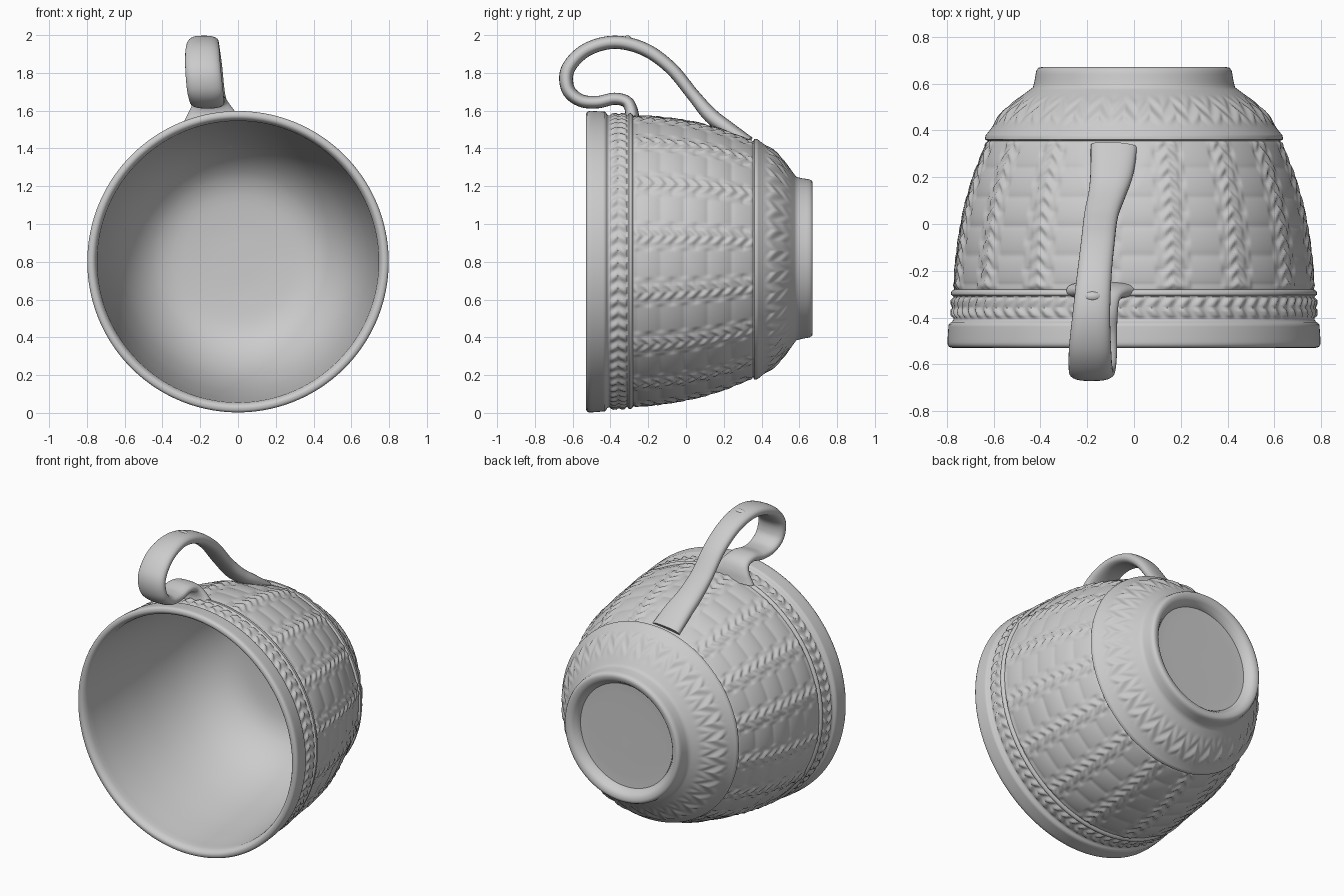
import bpy, bmesh
from math import sin, cos, pi, tau, atan2, hypot, radians, ceil
from mathutils import Vector

if "Cube" in bpy.data.objects:
    bpy.data.objects.remove(bpy.data.objects["Cube"])

SEGS = 512
RIBS = 16
RIB_START = radians(9.9)


def spline(points, step):
    """Catmull-Rom through tuples of any size; spacing measured on all values."""
    p = [Vector(q) for q in points]
    p = [p[0] * 2 - p[1]] + p + [p[-1] * 2 - p[-2]]
    out = []
    for a, b, c, d in zip(p, p[1:], p[2:], p[3:]):
        n = max(1, ceil((c - b).length / step))
        for i in range(n):
            t = i / n
            out.append(0.5 * (2 * b + (c - a) * t + (2 * a - 5 * b + 4 * c - d) * t * t
                              + (3 * b - a - 3 * c + d) * t ** 3))
    return out + [p[-2]]


def ramp(a, b, v):
    t = min(1, max(0, (v - a) / (b - a)))
    return t * t * (3 - 2 * t)


def window(a, b, soft, v):
    return ramp(a, a + soft, v) * (1 - ramp(b - soft, b, v))


def relief(theta, y, r):
    """Raised pattern height on the outside of the cup."""
    h = 0.0
    cell = (theta - RIB_START) / tau * RIBS
    p = cell - round(cell)                      # -0.5..0.5, rib at 0
    u = abs(p) * tau / RIBS * r                 # distance from rib centre
    # chevron ribs and basket weave on the main wall
    w = window(-0.285, 0.365, 0.02, y)
    if w > 0:
        rib = max(0, 1 - (u / 0.042) ** 2)
        chevron = 0.5 + 0.5 * cos(tau * (y + 0.9 * u) / 0.062)
        h += w * rib ** 0.6 * (0.005 + 0.013 * chevron)
        middle = ramp(0.22, 0.27, abs(p))
        row_a = abs(sin(pi * (y + 0.01) / 0.125)) ** 0.5
        row_b = abs(cos(pi * (y + 0.01) / 0.125)) ** 0.5
        weave = row_a * middle + row_b * (1 - middle)
        h += w * (1 - rib) * 0.009 * weave
    # braid under the rim
    w = window(-0.405, -0.31, 0.015, y)
    if w > 0:
        v = abs(y + 0.357)
        h += w * 0.014 * (0.5 + 0.5 * cos(72 * theta + v * 60)) * (0.35 + 0.65 * ramp(0, 0.012, v))
    # leaf frill near the foot
    w = window(0.41, 0.56, 0.05, y)
    if w > 0:
        q = abs((cell * 2) % 1 - 0.5)
        h += w * 0.014 * (0.5 + 0.5 * cos(tau * ((y - 0.4) / 0.085 + 1.6 * q))) * (1 - q)
    # plain patch where the handle joins
    z_ang = (theta - radians(98)) * r
    return h * ramp(0.09, 0.15, hypot(z_ang, (y - 0.27) * 0.8))


def add_mesh(name, rings, close_ends=False):
    """Skin a list of closed rings."""
    bm = bmesh.new()
    rows = [[bm.verts.new(c) for c in ring] for ring in rings]
    n = len(rows[0])
    for a, b in zip(rows, rows[1:]):
        for i in range(n):
            j = (i + 1) % n
            bm.faces.new((a[i], a[j], b[j], b[i]))
    if close_ends:
        bm.faces.new(rows[0])
        bm.faces.new(rows[-1])
    bmesh.ops.remove_doubles(bm, verts=bm.verts, dist=1e-5)
    bmesh.ops.recalc_face_normals(bm, faces=bm.faces)
    me = bpy.data.meshes.new(name)
    bm.to_mesh(me)
    bm.free()
    ob = bpy.data.objects.new(name, me)
    bpy.context.collection.objects.link(ob)
    bpy.ops.object.select_all(action='DESELECT')
    ob.select_set(True)
    bpy.context.view_layer.objects.active = ob
    bpy.ops.object.shade_smooth_by_angle(angle=radians(50))
    return ob


# cup profile as (y, radius): inside, rim, outside, foot
inside = spline([(0.545, 0), (0.54, 0.2), (0.515, 0.38), (0.44, 0.50), (0.30, 0.60),
                 (0.1, 0.67), (-0.15, 0.715), (-0.4, 0.74), (-0.49, 0.745)], 0.05)
rim = spline([(-0.51, 0.75), (-0.528, 0.765), (-0.528, 0.785), (-0.515, 0.797),
              (-0.47, 0.796), (-0.43, 0.793)], 0.012)
band = spline([(-0.42, 0.783), (-0.41, 0.773), (-0.36, 0.772), (-0.312, 0.771),
               (-0.303, 0.782), (-0.288, 0.781), (-0.28, 0.768)], 0.0095)
wall = spline([(-0.27, 0.766), (-0.12, 0.753), (0.05, 0.725), (0.2, 0.683),
               (0.355, 0.622)], 0.0095)
ledge = spline([(0.362, 0.637), (0.378, 0.635), (0.395, 0.622), (0.47, 0.563), (0.54, 0.49),
                (0.575, 0.445)], 0.0095)
foot = spline([(0.585, 0.432), (0.62, 0.424), (0.655, 0.418), (0.668, 0.41), (0.671, 0.395),
               (0.665, 0.37), (0.64, 0.35), (0.618, 0.335), (0.612, 0.30), (0.61, 0)], 0.03)
outer_start = len(inside) + len(rim)
outer_end = outer_start + len(band) + len(wall) + len(ledge)

rings = []
for k, (y, r) in enumerate(inside + rim + band + wall + ledge + foot):
    zc = 0.80 + 0.015 * (y + 0.53)
    ring = []
    for i in range(SEGS):
        th = tau * i / SEGS
        rr = r + (relief(th, y, r) if outer_start <= k < outer_end else 0)
        ring.append((rr * cos(th), y, zc + rr * sin(th)))
    rings.append(ring)
add_mesh("cup_body", rings)

# handle path: x, y, z, half width, half thickness
path = spline([(-0.085, 0.33, 1.43, 0.10, 0.035), (-0.095, 0.22, 1.505, 0.092, 0.04),
               (-0.115, 0.13, 1.575, 0.08, 0.04), (-0.14, 0.04, 1.68, 0.073, 0.034),
               (-0.155, -0.08, 1.825, 0.072, 0.034), (-0.17, -0.22, 1.925, 0.074, 0.035),
               (-0.182, -0.38, 1.962, 0.08, 0.035), (-0.188, -0.53, 1.92, 0.09, 0.036),
               (-0.185, -0.625, 1.82, 0.094, 0.037), (-0.175, -0.625, 1.715, 0.095, 0.036),
               (-0.165, -0.56, 1.655, 0.092, 0.034), (-0.16, -0.47, 1.645, 0.088, 0.033),
               (-0.155, -0.38, 1.663, 0.085, 0.032), (-0.15, -0.315, 1.648, 0.09, 0.032),
               (-0.145, -0.29, 1.605, 0.115, 0.034), (-0.14, -0.285, 1.55, 0.15, 0.04)], 0.015)
N = 28
rings = []
for k, q in enumerate(path):
    c = Vector(q[:3])
    tan = Vector(path[min(k + 1, len(path) - 1)][:3]) - Vector(path[max(k - 1, 0)][:3])
    nor = tan.cross(Vector((1, 0, 0))).normalized()
    side = nor.cross(tan).normalized()
    ring = []
    for i in range(N):
        a = tau * i / N
        s, t = cos(a), sin(a)
        ring.append(c + side * q[3] * abs(s) ** 0.75 * (1 if s > 0 else -1)
                    + nor * q[4] * abs(t) ** 0.85 * (1 if t > 0 else -1))
    rings.append(ring)
add_mesh("handle", rings, close_ends=True)

# small thumb bump on top of the handle
bump = [[(-0.178 + 0.045 * sin(f) * cos(tau * i / 24), -0.31 + 0.026 * sin(f) * sin(tau * i / 24),
          1.968 + 0.03 * cos(f)) for i in range(24)] for f in [pi * j / 12 for j in range(13)]]
add_mesh("thumb_bump", bump)
